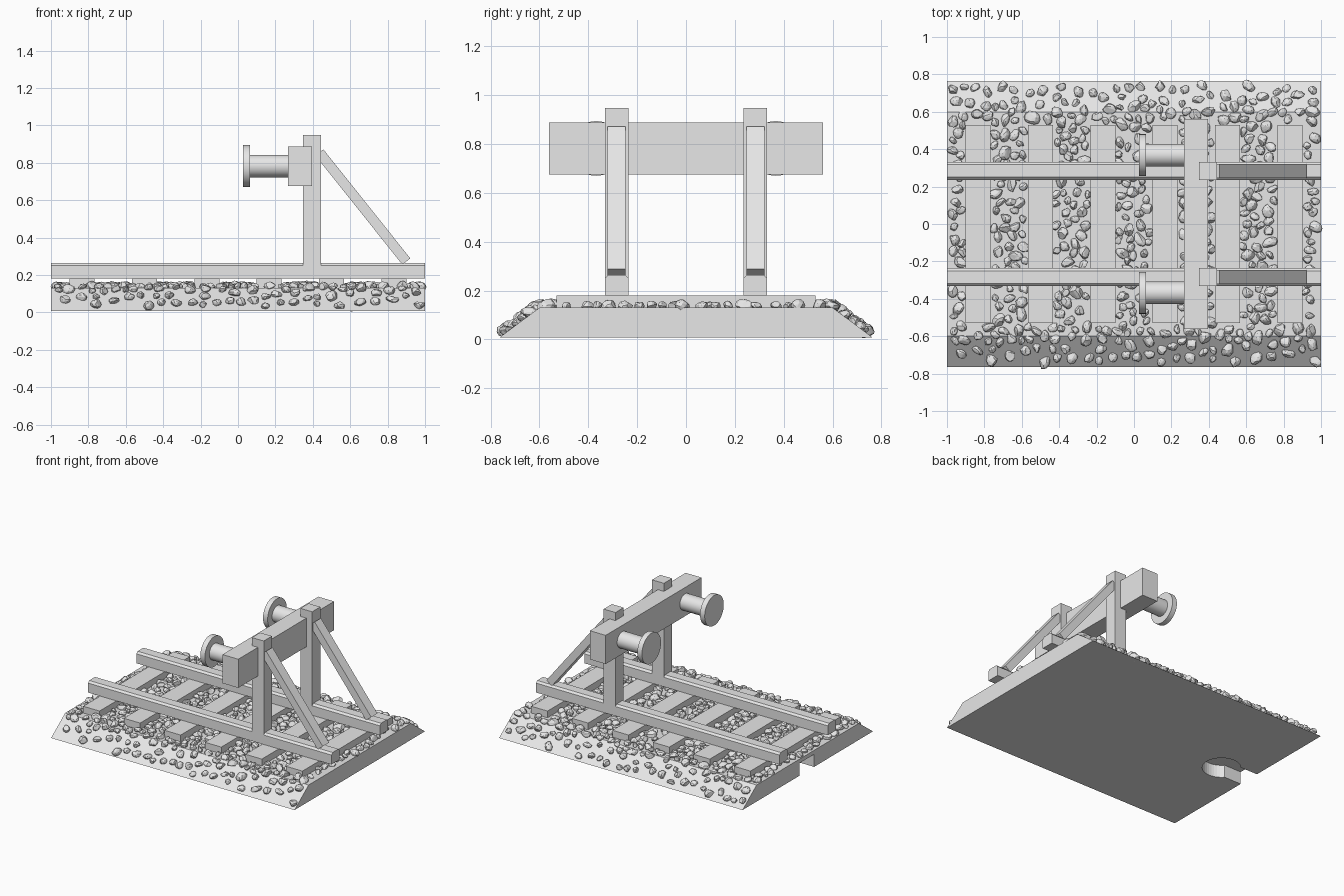
import bpy, bmesh, math, random
from mathutils import Vector, Matrix

random.seed(7)
if "Cube" in bpy.data.objects:
    bpy.data.objects.remove(bpy.data.objects["Cube"], do_unlink=True)

grey = bpy.data.materials.new("plain grey")
grey.use_nodes = True
grey.diffuse_color = (0.8, 0.8, 0.8, 1)
grey.node_tree.nodes["Principled BSDF"].inputs["Base Color"].default_value = (0.8, 0.8, 0.8, 1)


def finish(name, bm):
    bmesh.ops.recalc_face_normals(bm, faces=bm.faces)
    mesh = bpy.data.meshes.new(name)
    bm.to_mesh(mesh)
    bm.free()
    mesh.materials.append(grey)
    obj = bpy.data.objects.new(name, mesh)
    bpy.context.collection.objects.link(obj)
    return obj


def box(name, low, high):
    low, high = Vector(low), Vector(high)
    bm = bmesh.new()
    bmesh.ops.create_cube(bm, size=1, matrix=Matrix.Translation((low + high) / 2)
                          @ Matrix.Diagonal((high - low).to_4d()))
    return finish(name, bm)


def extrude_along_x(name, profile, x0, x1):
    """Extrude a (y, z) outline between two x positions."""
    bm = bmesh.new()
    face = bm.faces.new([bm.verts.new((x0, y, z)) for y, z in profile])
    new = bmesh.ops.extrude_face_region(bm, geom=[face])["geom"]
    verts = [v for v in new if isinstance(v, bmesh.types.BMVert)]
    bmesh.ops.translate(bm, verts=verts, vec=(x1 - x0, 0, 0))
    return finish(name, bm)


def cylinder(name, radius, depth, matrix):
    bm = bmesh.new()
    bmesh.ops.create_cone(bm, cap_ends=True, segments=40, radius1=radius,
                          radius2=radius, depth=depth, matrix=matrix)
    return finish(name, bm)


def activate(obj):
    bpy.ops.object.select_all(action='DESELECT')
    obj.select_set(True)
    bpy.context.view_layer.objects.active = obj


def carve(target, cutter):
    cutter.hide_render = True
    mod = target.modifiers.new("cut", 'BOOLEAN')
    mod.operation, mod.solver, mod.object = 'DIFFERENCE', 'EXACT', cutter
    activate(target)
    bpy.ops.object.modifier_apply(modifier=mod.name)
    bpy.data.objects.remove(cutter, do_unlink=True)


# Ballast bed with a keyhole socket underneath one end
BASE, TOP, FOOT, SHOULDER = 0.007, 0.13, 0.765, 0.6
bed = extrude_along_x("ballast_bed", [(-FOOT, BASE), (FOOT, BASE),
                                      (SHOULDER, TOP), (-SHOULDER, TOP)], -1, 1)
carve(bed, cylinder("round_socket_cutter", 0.13, 0.2, Matrix.Translation((-0.76, 0.01, 0))))
carve(bed, box("slot_cutter", (-1.1, -0.075, -0.1), (-0.76, 0.095, 0.1)))

# Sleepers
sleeper_x = [(i - 2.5) / 3 for i in range(6)]
for i, x in enumerate(sleeper_x):
    box(f"sleeper_{i + 1}", (x - 0.067, -0.53, 0.11), (x + 0.067, 0.53, 0.18))

# Cross beam
box("buffer_beam", (0.266, -0.562, 0.675), (0.396, 0.562, 0.888))

# Rail, post, brace and buffer on each side
for side, s in (("left", 1), ("right", -1)):
    y = 0.284 * s
    extrude_along_x(f"rail_{side}", [(y + a, z) for a, z in (
        (-0.048, 0.18), (0.048, 0.18), (0.048, 0.25),
        (0.034, 0.264), (-0.034, 0.264), (-0.048, 0.25))], -1, 1)
    box(f"post_{side}", (0.347, y - 0.048, 0.25), (0.444, y + 0.048, 0.948))

    start, end = Vector((0.435, y, 0.855)), Vector((0.9, y, 0.272))
    run = end - start
    brace = box(f"brace_{side}", (-0.027, -0.037, -run.length / 2),
                (0.027, 0.037, run.length / 2))
    brace.matrix_world = (Matrix.Translation((start + end) / 2)
                          @ Matrix.Rotation(math.atan2(run.x, run.z), 4, 'Y'))

    for part, radius, x0, x1 in (("shaft", 0.06, 0.05, 0.28), ("head", 0.112, 0.026, 0.064)):
        place = Matrix.Translation(((x0 + x1) / 2, 0.368 * s, 0.782))
        obj = cylinder(f"buffer_{part}_{side}", radius, x1 - x0,
                       place @ Matrix.Rotation(math.pi / 2, 4, 'Y'))
        activate(obj)
        bpy.ops.object.shade_smooth_by_angle(angle=math.radians(40))

# Loose stones scattered over the bed, kept clear of the sleepers
stones = bmesh.new()
placed = []
for attempt in range(9000):
    x, y = random.uniform(-0.97, 0.97), random.uniform(-0.74, 0.74)
    size = random.uniform(0.022, 0.038)
    if abs(y) < 0.55 and any(abs(x - c) < 0.067 + size * 0.6 for c in sleeper_x):
        continue
    slope = max(0, (abs(y) - SHOULDER) / (FOOT - SHOULDER))
    gap = 0.8 + 0.35 * slope
    if any((x - a) ** 2 + (y - b) ** 2 < (gap * (size + r)) ** 2 for a, b, r in placed):
        continue
    placed.append((x, y, size))
    z = TOP - slope * (TOP - BASE) + 0.008
    shape = (Matrix.Translation((x, y, z))
             @ Matrix.Rotation(random.uniform(0, math.tau), 4, 'Z')
             @ Matrix.Rotation(random.uniform(-0.4, 0.4), 4, 'X')
             @ Matrix.Diagonal((size * random.uniform(1, 1.25), size * random.uniform(0.75, 1),
                                size * random.uniform(0.7, 0.9), 1)))
    stone = bmesh.ops.create_icosphere(stones, subdivisions=2, radius=1)["verts"]
    # Chip random flat facets off each stone
    for chip in range(7):
        n = Vector([random.gauss(0, 1) for axis in range(3)]).normalized()
        cut = random.uniform(0.6, 0.85)
        for v in stone:
            v.co -= n * max(0, v.co.dot(n) - cut)
    for v in stone:
        v.co = shape @ (v.co * random.uniform(0.94, 1.06))
        v.co.z = max(0, v.co.z)
finish("ballast_stones", stones)
